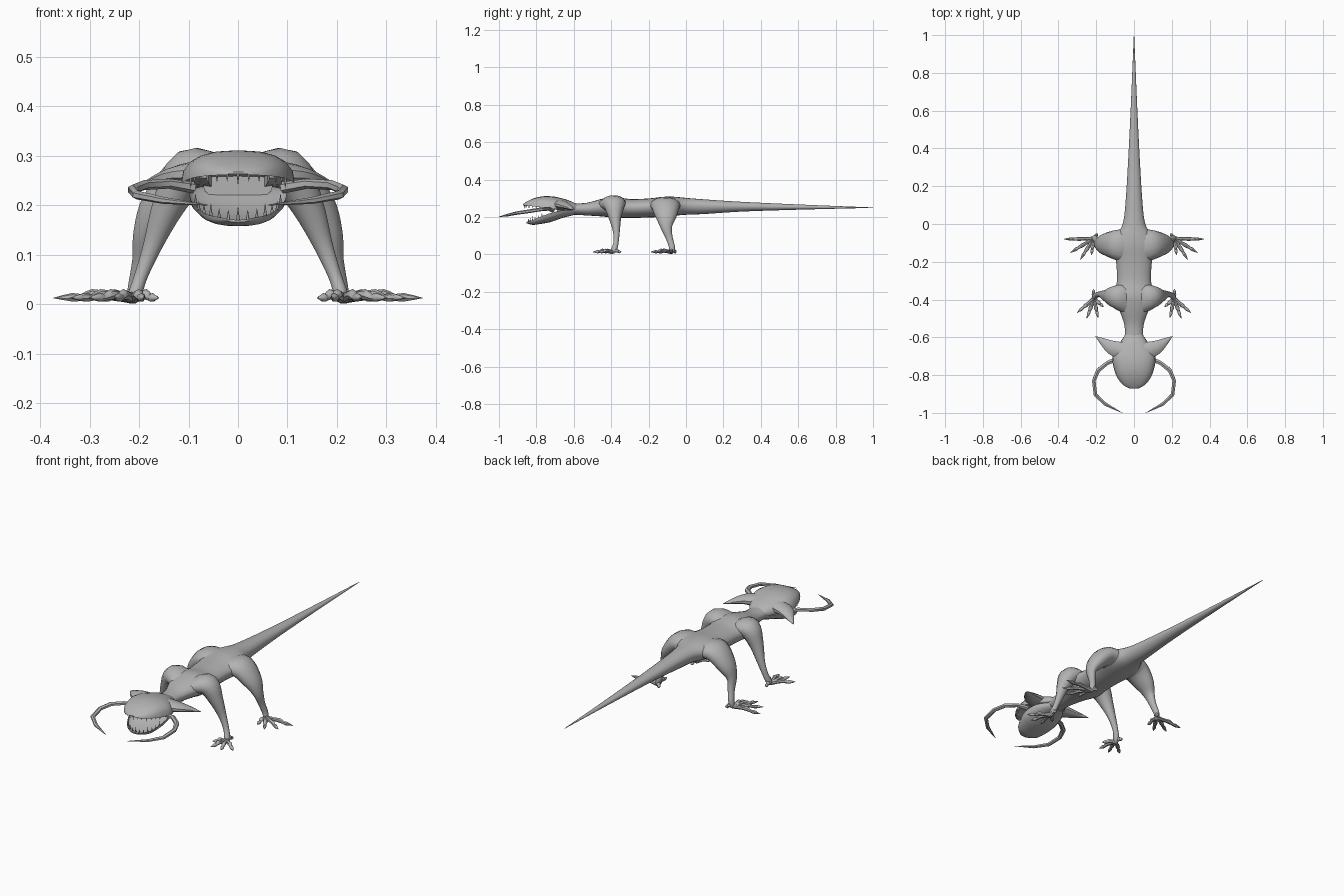
import bpy
import bmesh
import math
from mathutils import Vector

cube = bpy.data.objects.get("Cube")
if cube:
    bpy.data.objects.remove(cube, do_unlink=True)

hide = bpy.data.materials.new("grey_hide")
hide.use_nodes = True
GREY = (0.45, 0.45, 0.45, 1)
hide.diffuse_color = GREY
for node in hide.node_tree.nodes:
    if node.type == "BSDF_PRINCIPLED":
        node.inputs["Base Color"].default_value = GREY
        node.inputs["Roughness"].default_value = 0.8


def finish(name, bm, mirror=False, angle=50):
    bmesh.ops.recalc_face_normals(bm, faces=bm.faces)
    mesh = bpy.data.meshes.new(name)
    bm.to_mesh(mesh)
    bm.free()
    mesh.materials.append(hide)
    mesh.shade_smooth()
    mesh.set_sharp_from_angle(angle=math.radians(angle))
    obj = bpy.data.objects.new(name, mesh)
    bpy.context.collection.objects.link(obj)
    if mirror:
        obj.modifiers.new("mirror", "MIRROR").use_mirror_merge = False
    return obj


def smooth_rows(rows, steps):
    """Catmull-Rom interpolation through rows of numbers."""
    out = []
    last = len(rows) - 1
    for i in range(last):
        quad = zip(rows[max(i - 1, 0)], rows[i], rows[i + 1], rows[min(i + 2, last)])
        quad = list(quad)
        for s in range(steps):
            t = s / steps
            out.append([b + 0.5 * t * (c - a + t * (2*a - 5*b + 4*c - d + t * (3*(b - c) + d - a)))
                        for a, b, c, d in quad])
    out.append(list(rows[-1]))
    return out


def skin(bm, rings):
    """Bridge a list of point rings and cap both ends."""
    loops = [[bm.verts.new(p) for p in ring] for ring in rings]
    count = len(loops[0])
    for a, b in zip(loops, loops[1:]):
        for i in range(count):
            j = (i + 1) % count
            bm.faces.new((a[i], a[j], b[j], b[i]))
    bm.faces.new(loops[0])
    bm.faces.new(loops[-1])


def trunk(name, rows, sides=20, steps=4, power=1.0, angle=50):
    """Loft along y; each row is y, half width, middle z, rise, drop."""
    rings = []
    for y, w, z, up, down in smooth_rows(rows, steps):
        ring = []
        for k in range(sides):
            c = math.cos(math.tau * k / sides)
            s = math.sin(math.tau * k / sides)
            x = w * math.copysign(abs(c) ** power, c)
            h = up if s > 0 else down
            ring.append((x, y, z + h * math.copysign(abs(s) ** power, s)))
        rings.append(ring)
    bm = bmesh.new()
    skin(bm, rings)
    return finish(name, bm, angle=angle)


def tube(bm, rows, ref, sides=10, steps=3):
    """Loft along a path; each row is x, y, z, radius along ref, radius across."""
    rows = smooth_rows(rows, steps)
    pts = [Vector(r[:3]) for r in rows]
    rings = []
    for i, (p, r) in enumerate(zip(pts, rows)):
        t = (pts[min(i + 1, len(pts) - 1)] - pts[max(i - 1, 0)]).normalized()
        a = (ref - t * ref.dot(t)).normalized()
        b = t.cross(a)
        angles = [math.tau * k / sides for k in range(sides)]
        rings.append([p + a * r[3] * math.cos(q) + b * r[4] * math.sin(q) for q in angles])
    skin(bm, rings)


Y, Z = Vector((0, 1, 0)), Vector((0, 0, 1))

# Neck, torso and tail
trunk("body", [
    (1.0, .001, .25, .001, .001), (.6, .018, .253, .014, .014),
    (.3, .033, .257, .024, .028), (.1, .046, .26, .034, .044),
    (0, .06, .262, .04, .05), (-.06, .092, .262, .046, .055),
    (-.12, .112, .26, .048, .058), (-.2, .095, .255, .044, .058),
    (-.3, .09, .25, .046, .055), (-.38, .102, .255, .053, .06),
    (-.45, .08, .255, .042, .052), (-.53, .052, .246, .03, .038),
    (-.6, .05, .244, .028, .032), (-.69, .07, .238, .03, .03)])

# Skull with hollow palate
trunk("upper_head", [
    (-.585, .045, .246, .024, .015), (-.63, .075, .245, .045, .01),
    (-.7, .113, .243, .065, -.02), (-.76, .108, .249, .062, -.03),
    (-.81, .09, .256, .045, -.025), (-.85, .06, .26, .023, -.012),
    (-.872, .022, .262, .006, -.002)], power=.8)

# Scooped lower jaw
trunk("lower_jaw", [
    (-.6, .045, .235, .005, .025), (-.66, .085, .235, .003, .04),
    (-.72, .098, .222, -.022, .048), (-.77, .09, .204, -.026, .04),
    (-.82, .066, .183, -.016, .025), (-.852, .025, .174, -.003, .008)], power=.85)

# Swept-back cheek spikes
bm = bmesh.new()
tube(bm, [(.05, -.675, .265, .03, .05), (.115, -.655, .262, .021, .04),
          (.165, -.622, .25, .011, .02), (.203, -.595, .237, .001, .001)], Z)
finish("cheek_spikes", bm, mirror=True)

# Faceted curved mandibles
bm = bmesh.new()
tube(bm, [(.09, -.715, .236, .012, .014), (.14, -.735, .244, .01, .012),
          (.19, -.775, .241, .01, .013), (.213, -.83, .232, .01, .011),
          (.204, -.905, .221, .009, .011), (.15, -.955, .21, .007, .01),
          (.062, -1.0, .201, .001, .001)], Z, sides=6, steps=1)
finish("mandibles", bm, mirror=True, angle=30)

# Teeth along both jaws
bm = bmesh.new()
for k in range(13):
    t = math.pi * (k + 1) / 14
    c, s = math.cos(t), math.sin(t)
    size = .02 if k % 3 == 0 else .013
    upper = Vector((.098 * c, -.755 - .108 * s, .252 + .01 * s))
    lower = Vector((.088 * c, -.75 - .092 * s, .211 - .034 * s))
    for p, way in ((upper, -1), (lower, 1)):
        tip = p + Z * way * size
        root = p - Z * way * .006
        tube(bm, [(*root, .004, .004), (*tip, .0003, .0003)], Y, sides=5, steps=1)
finish("teeth", bm)

# Legs, each continuing from inside the torso to the wrist
FRONT_LEG = [
    (.035, -.395, .262, .08, .036), (.098, -.385, .268, .062, .047),
    (.14, -.38, .2, .035, .034), (.172, -.372, .12, .018, .02),
    (.195, -.375, .06, .014, .014), (.207, -.385, .025, .016, .014),
    (.212, -.395, .012, .012, .01)]
HIND_LEG = [
    (.035, -.115, .255, .09, .04), (.1, -.11, .258, .078, .047),
    (.16, -.107, .2, .056, .038), (.19, -.105, .145, .031, .022),
    (.198, -.09, .09, .019, .016), (.208, -.075, .04, .016, .014),
    (.215, -.078, .014, .014, .011)]
FRONT_TOES = [(.16, -.44), (.19, -.498), (.25, -.5), (.302, -.47), (.215, -.345)]
HIND_TOES = [(.225, -.165), (.285, -.19), (.34, -.153), (.373, -.08), (.19, -.05)]

# Toe profile: share of length, height, radius
TOE = [(0, .013, .012), (.3, .017, .009), (.5, .02, .011),
       (.64, .014, .007), (.76, .014, .009), (1, .013, .0005)]

for name, leg, toes in (("front", FRONT_LEG, FRONT_TOES), ("hind", HIND_LEG, HIND_TOES)):
    bm = bmesh.new()
    tube(bm, leg, Y, sides=14, steps=4)
    finish(name + "_legs", bm, mirror=True)
    bm = bmesh.new()
    wx, wy = leg[-1][:2]
    for tx, ty in toes:
        rows = [(wx + (tx - wx) * f, wy + (ty - wy) * f, z, r, r) for f, z, r in TOE]
        tube(bm, rows, Z, sides=7, steps=2)
    finish(name + "_clawed_toes", bm, mirror=True)
